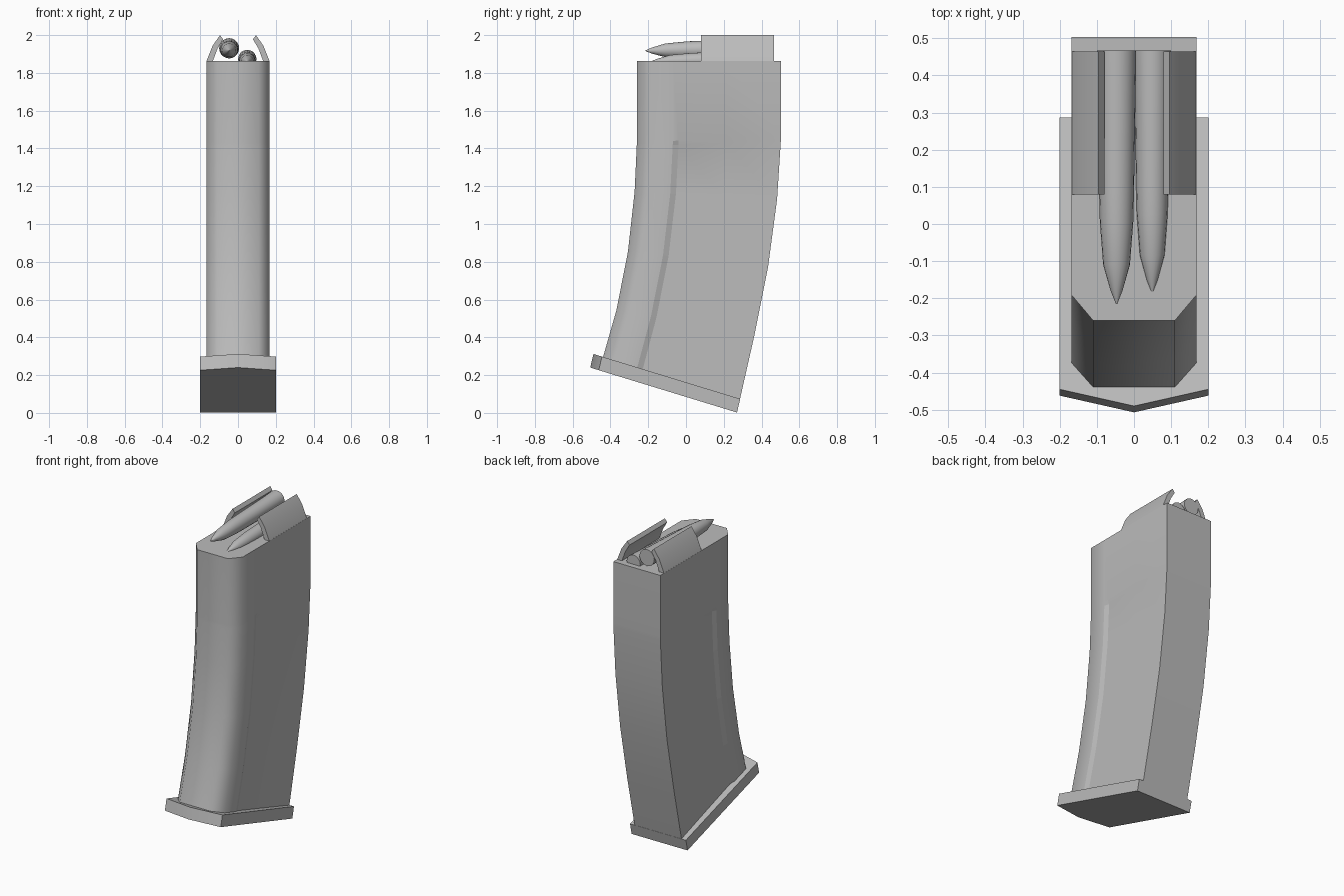
import bpy, bmesh, math
from mathutils import Vector

if "Cube" in bpy.data.objects:
    bpy.data.objects.remove(bpy.data.objects["Cube"])

steel = bpy.data.materials.new("gunmetal grey")
steel.diffuse_color = (0.5, 0.5, 0.5, 1)
steel.use_nodes = True
steel.node_tree.nodes["Principled BSDF"].inputs["Base Color"].default_value = steel.diffuse_color


def finish(bm, name, angle=30):
    """Turn a bmesh into a shaded object."""
    bmesh.ops.recalc_face_normals(bm, faces=bm.faces)
    mesh = bpy.data.meshes.new(name)
    bm.to_mesh(mesh)
    bm.free()
    mesh.materials.append(steel)
    ob = bpy.data.objects.new(name, mesh)
    bpy.context.collection.objects.link(ob)
    bpy.ops.object.select_all(action='DESELECT')
    ob.select_set(True)
    bpy.context.view_layer.objects.active = ob
    bpy.ops.object.shade_smooth_by_angle(angle=math.radians(angle))
    return ob


def loft(rings, name, angle=30):
    """Skin a list of equal closed rings and cap both ends."""
    bm = bmesh.new()
    rows = [[bm.verts.new(p) for p in ring] for ring in rings]
    n = len(rows[0])
    for a, b in zip(rows, rows[1:]):
        for i in range(n):
            j = (i + 1) % n
            bm.faces.new((a[i], a[j], b[j], b[i]))
    bm.faces.new(rows[0])
    bm.faces.new(rows[-1])
    return finish(bm, name, angle)


# Curved body: rows of (front y, front z, back y, back z, side recess depth)
rows = [
    (-0.26, 1.862, 0.503, 1.862, 0), (-0.26, 1.43, 0.503, 1.47, 0),
    (-0.261, 1.41, 0.502, 1.44, 0.011), (-0.272, 1.17, 0.482, 1.13, 0.011),
    (-0.307, 0.855, 0.434, 0.77, 0.011), (-0.368, 0.545, 0.362, 0.41, 0.011),
    (-0.44, 0.293, 0.286, 0.074, 0.011)]
# Half section: (fraction from front to back, half width, share of recess)
section = [(0, 0.11, 0), (0.09, 0.168, 0), (0.25, 0.168, 0),
           (0.29, 0.168, 1), (0.62, 0.168, 0.6), (1, 0.168, 0)]
rings = []
for fy, fz, by, bz, depth in rows:
    front, back = Vector((0, fy, fz)), Vector((0, by, bz))
    right = []
    for t, w, share in section:
        p = front.lerp(back, t)
        p.x = w - depth * share
        right.append(p)
    rings.append(right + [Vector((-p.x, p.y, p.z)) for p in reversed(right)])
body = loft(rings, "magazine_body", 55)

# Crisp step running down each side
n = len(section) * 2
for i, poly in enumerate(body.data.polygons):
    if i < n * (len(rows) - 1) and i % n in (2, n - 4) and i >= n:
        poly.use_smooth = False

# Sloped floor plate with a pointed front
plate = [(0, -0.49, 0.312), (0.2, -0.445, 0.298), (0.2, 0.287, 0.074),
         (-0.2, 0.287, 0.074), (-0.2, -0.445, 0.298)]
loft([plate, [(x, y - 0.017, z - 0.072) for x, y, z in plate]], "floor_plate")

# Bent feed lips
lip = [(0.168, 1.86), (0.135, 1.943), (0.095, 2.0),
       (0.079, 1.978), (0.108, 1.93), (0.134, 1.86)]
for side, name in ((-1, "left_feed_lip"), (1, "right_feed_lip")):
    loft([[(side * x, y, z) for x, z in lip] for y in (0.08, 0.465)], name)

# Cartridges: (distance from rear, radius)
profile = [(0, 0.053), (0.38, 0.047), (0.46, 0.045), (0.575, 0.036),
           (0.645, 0.016), (0.68, 0.002)]


def cartridge(name, x, z, length, size):
    rings = []
    for d, r in profile:
        rings.append([(x + size * r * math.cos(k * math.tau / 20),
                       0.467 - d * length / 0.68,
                       z - 0.02 * d + size * r * math.sin(k * math.tau / 20))
                      for k in range(20)])
    loft(rings, name, 40)


cartridge("upper_cartridge", -0.047, 1.931, 0.682, 1.0)
cartridge("lower_cartridge", 0.049, 1.873, 0.652, 0.92)
